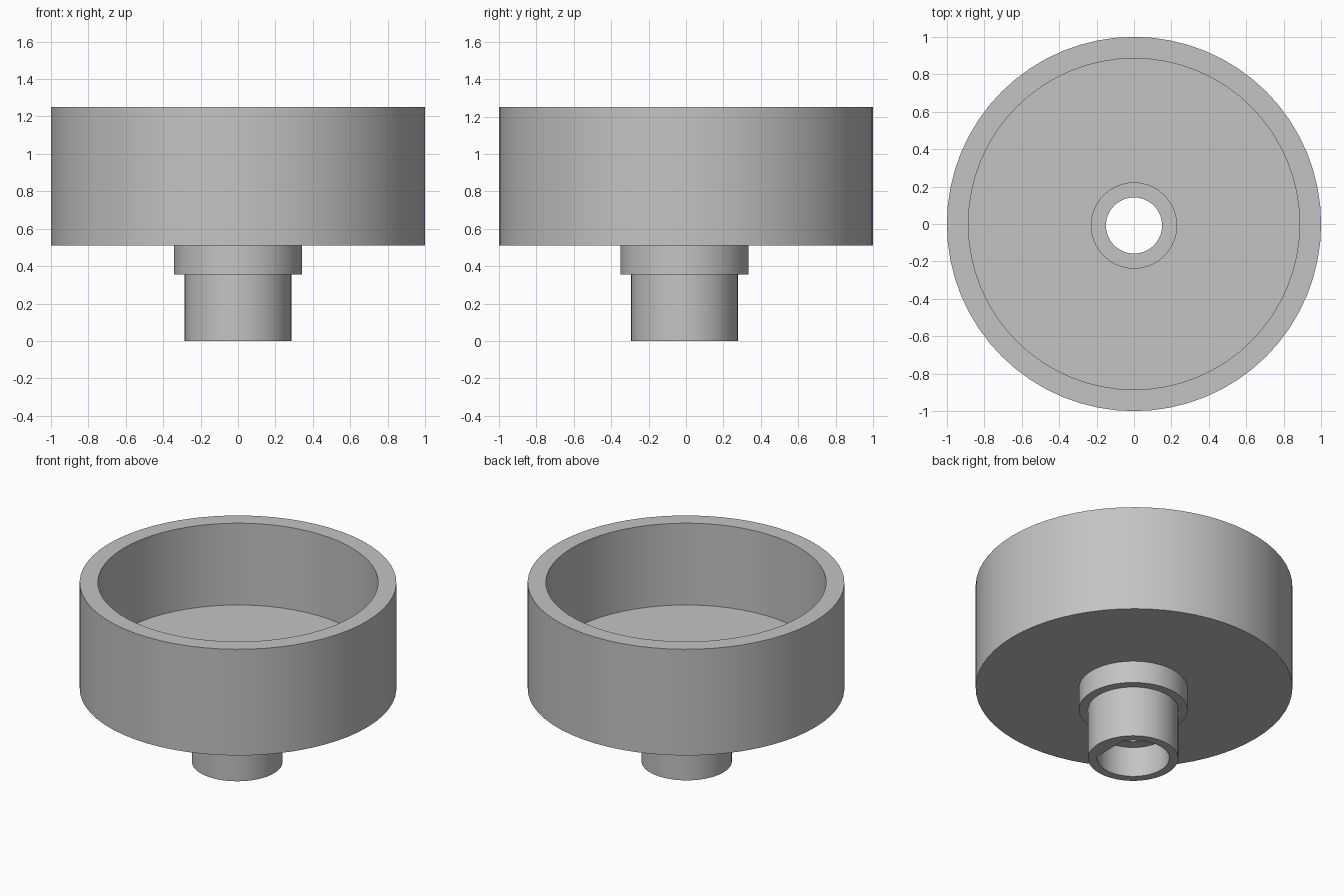
import bpy, bmesh, math

cube = bpy.data.objects.get("Cube")
if cube:
    bpy.data.objects.remove(cube, do_unlink=True)

SEGMENTS = 64
STEM_Y = -0.008          # the stem sits slightly off the cup axis
BORE = 0.228
FLAT = BORE * math.cos(6 * 2 * math.pi / SEGMENTS)   # flat side of the socket

grey = bpy.data.materials.new("plain_grey")
grey.use_nodes = True
colour = (0.55, 0.55, 0.55, 1)
grey.diffuse_color = colour
grey.node_tree.nodes["Principled BSDF"].inputs["Base Color"].default_value = colour


def add_ring(bm, radius, z, centre_y, flat=None):
    """Circle of vertices, optionally cut off at x = flat."""
    ring = []
    for i in range(SEGMENTS):
        a = 2 * math.pi * i / SEGMENTS
        x = radius * math.cos(a)
        if flat is not None:
            x = min(x, flat)
        ring.append(bm.verts.new((x, radius * math.sin(a) + centre_y, z)))
    return ring


# Closed section: radius, height, ring centre, socket flat
section = [
    # cup outside and inside
    (1.0, 0.51, 0, None), (1.0, 1.25, 0, None),
    (0.885, 1.25, 0, None), (0.885, 0.68, 0, None),
    # recess in the floor and through hole
    (BORE, 0.68, STEM_Y, None), (BORE, 0.36, STEM_Y, None),
    (0.15, 0.36, STEM_Y, None), (0.15, 0.21, STEM_Y, None),
    # socket with one flat side
    (BORE, 0.21, STEM_Y, FLAT), (BORE, 0, STEM_Y, FLAT),
    # stem and collar
    (0.285, 0, STEM_Y, None), (0.285, 0.355, STEM_Y, None),
    (0.343, 0.355, STEM_Y, None), (0.343, 0.51, STEM_Y, None),
]

bm = bmesh.new()
rings = [add_ring(bm, *point) for point in section]
for k, lower in enumerate(rings):
    upper = rings[(k + 1) % len(rings)]
    for i in range(SEGMENTS):
        j = (i + 1) % SEGMENTS
        bm.faces.new((lower[i], lower[j], upper[j], upper[i]))
bmesh.ops.recalc_face_normals(bm, faces=bm.faces)

mesh = bpy.data.meshes.new("cup_with_stem")
bm.to_mesh(mesh)
bm.free()
mesh.materials.append(grey)
cup = bpy.data.objects.new("cup_with_stem", mesh)
bpy.context.collection.objects.link(cup)

# Smooth round walls, sharp rims and socket corners
bpy.ops.object.select_all(action='DESELECT')
cup.select_set(True)
bpy.context.view_layer.objects.active = cup
bpy.ops.object.shade_smooth_by_angle(angle=math.radians(25))
